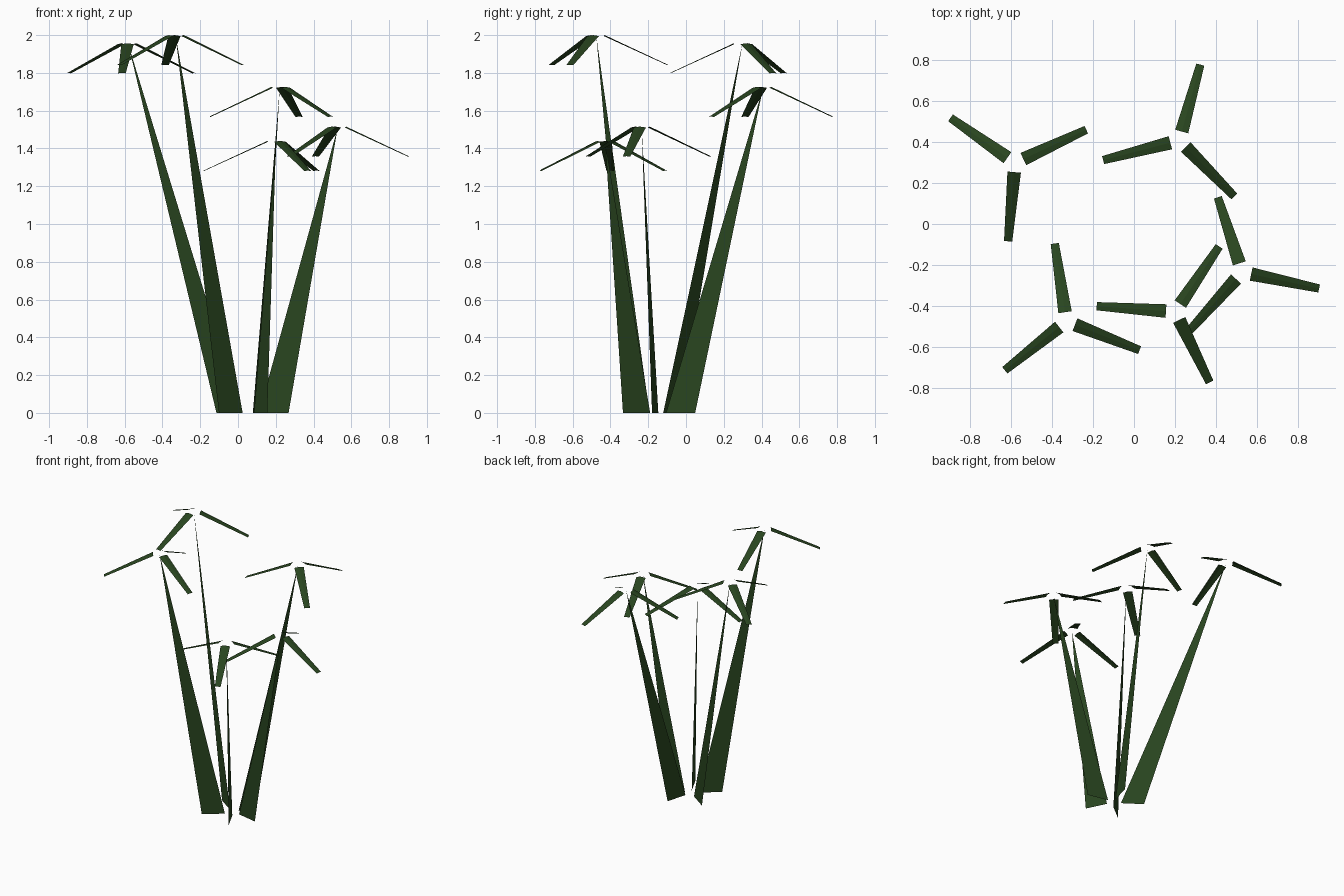
import bpy
import math
from mathutils import Vector

if "Cube" in bpy.data.objects:
    bpy.data.objects.remove(bpy.data.objects["Cube"])

green = bpy.data.materials.new("dark_green")
green.diffuse_color = (0.022, 0.060, 0.014, 1.0)
green.use_nodes = True
green.node_tree.nodes["Principled BSDF"].inputs["Base Color"].default_value = green.diffuse_color


def add_sheet(name, verts, faces):
    mesh = bpy.data.meshes.new(name)
    mesh.from_pydata(verts, [], faces)
    mesh.materials.append(green)
    obj = bpy.data.objects.new(name, mesh)
    bpy.context.collection.objects.link(obj)


STALK_WIDTH = 0.16
LEAF_START, LEAF_TIP = 0.045, 0.384   # distances from the stalk top
LEAF_DROP = 0.157
HALF_START, HALF_TIP = 0.033, 0.020   # leaf half widths
FOLD = Vector((0, 0, 0.005))          # leaf edges sit a little below the midrib

# stalk top position, lean heading in degrees, horizontal lean of the outer edge
plants = [
    ((-0.581, 0.298, 1.957), 145.0, 0.570),
    ((-0.330, -0.475, 2.000), 218.5, 0.293),
    ((0.221, 0.408, 1.726), 74.5, 0.373),
    ((0.528, -0.235, 1.516), 348.0, 0.266),
    ((0.201, -0.428, 1.440), 296.0, 0.105),
]

for i, (top, heading, lean) in enumerate(plants, 1):
    top = Vector(top)
    a = math.radians(heading)
    out = Vector((math.cos(a), math.sin(a), 0))
    ground = Vector((top.x, top.y, 0))

    # flat upright stalk tapering to a point
    add_sheet(f"stalk_{i}",
              [ground - out * (lean + STALK_WIDTH), ground - out * lean,
               top - Vector((0, 0, 0.005))],
              [(0, 1, 2)])

    # three drooping, slightly folded leaf blades, the first in line with the lean
    verts, faces = [], []
    for k in range(3):
        b = a + k * math.tau / 3
        along = Vector((math.cos(b), math.sin(b), 0))
        side = Vector((-along.y, along.x, 0))
        start = top + along * LEAF_START
        tip = top + along * LEAF_TIP - Vector((0, 0, LEAF_DROP))
        n = len(verts)
        verts += [start - side * HALF_START - FOLD, tip - side * HALF_TIP - FOLD / 2,
                  start, tip,
                  start + side * HALF_START - FOLD, tip + side * HALF_TIP - FOLD / 2]
        faces += [(n, n + 1, n + 3, n + 2), (n + 2, n + 3, n + 5, n + 4)]
    add_sheet(f"leaves_{i}", verts, faces)
